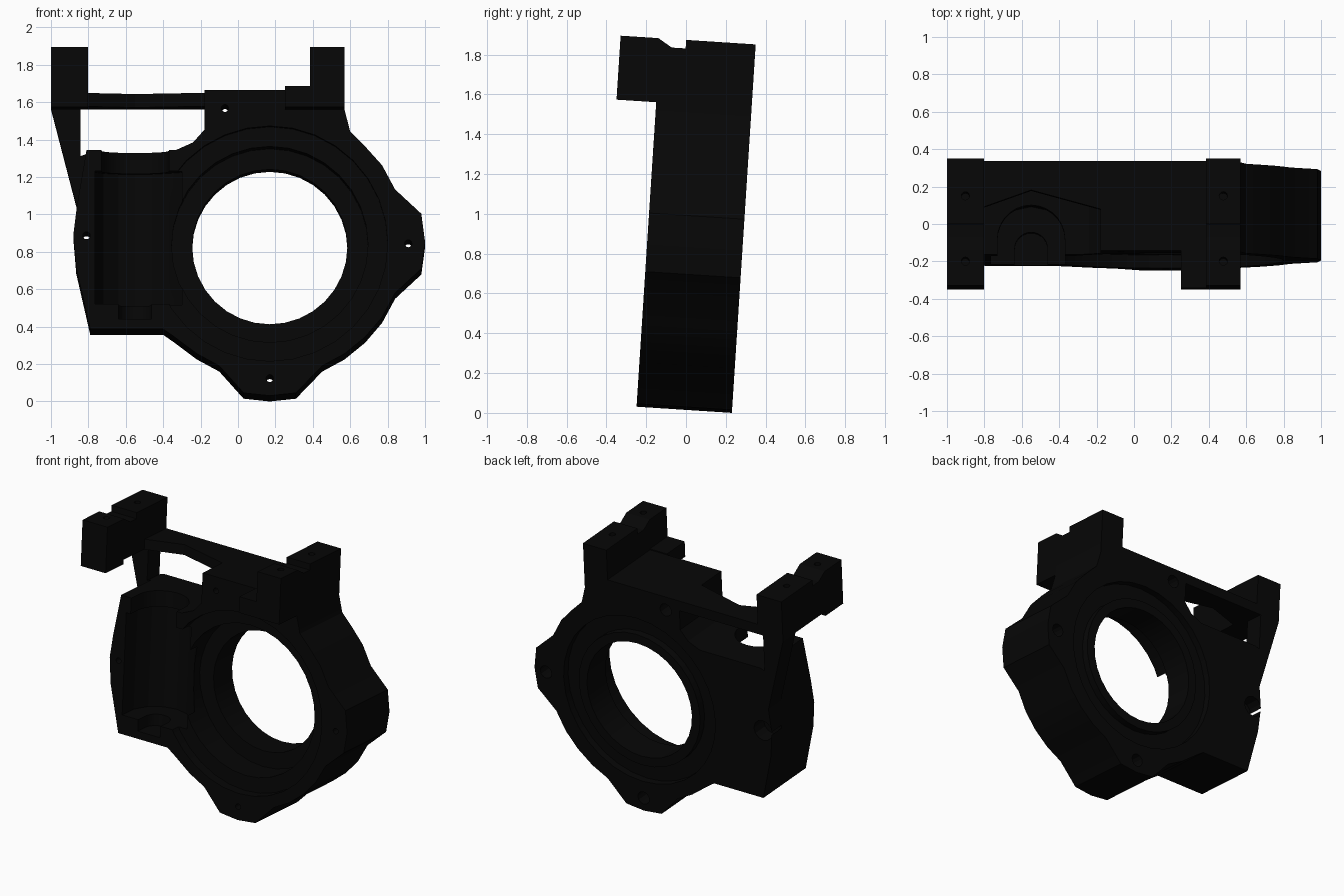
import bpy, bmesh, math
from mathutils import Matrix

if "Cube" in bpy.data.objects:
    bpy.data.objects.remove(bpy.data.objects["Cube"], do_unlink=True)

COLOUR = (0.002, 0.002, 0.002, 1)
black = bpy.data.materials.new("black_plastic")
black.use_nodes = True
black.diffuse_color = COLOUR
black.node_tree.nodes["Principled BSDF"].inputs["Base Color"].default_value = COLOUR

FRONT, BACK = -0.25, 0.23
HUB = (0.17, 0.83)
AXES = {"x": lambda u, v, t: (t, u, v),
        "y": lambda u, v, t: (u, t, v),
        "z": lambda u, v, t: (u, v, t)}
parts = []


def prism(name, pts, axis, a, b, keep=True):
    """Extrude a closed profile along an axis from a to b."""
    bm = bmesh.new()
    place = AXES[axis]
    lo = [bm.verts.new(place(u, v, a)) for u, v in pts]
    hi = [bm.verts.new(place(u, v, b)) for u, v in pts]
    bm.faces.new(lo)
    bm.faces.new(hi)
    n = len(pts)
    for i in range(n):
        j = (i + 1) % n
        bm.faces.new((lo[i], lo[j], hi[j], hi[i]))
    bmesh.ops.recalc_face_normals(bm, faces=bm.faces)
    mesh = bpy.data.meshes.new(name)
    bm.to_mesh(mesh)
    bm.free()
    obj = bpy.data.objects.new(name, mesh)
    bpy.context.collection.objects.link(obj)
    mesh.materials.append(black)
    if keep:
        parts.append(obj)
    return obj


def disc(centre, r, n):
    cu, cv = centre
    return [(cu + r * math.cos(math.tau * i / n), cv + r * math.sin(math.tau * i / n)) for i in range(n)]


def slot(centre, r, n=14):
    """Half circle with straight legs running out through the front."""
    cu, cv = centre
    arc = [(cu + r * math.cos(math.pi * i / n), cv + r * math.sin(math.pi * i / n)) for i in range(n + 1)]
    return arc + [(cu - r, FRONT - 0.1), (cu + r, FRONT - 0.1)]


def cut(target, pts, axis, a, b):
    """Subtract a prism from the target and remove the cutter."""
    cutter = prism("cutter", pts, axis, a, b, keep=False)
    cutter.hide_render = True
    mod = target.modifiers.new("cut", "BOOLEAN")
    mod.operation = "DIFFERENCE"
    mod.solver = "EXACT"
    mod.object = cutter
    bpy.context.view_layer.objects.active = target
    bpy.ops.object.modifier_apply(modifier=mod.name)
    bpy.data.objects.remove(cutter, do_unlink=True)


# Main housing outline
outline = [(-0.81, 1.332), (-0.33, 1.332), (-0.24, 1.372), (-0.18, 1.44),
           (-0.18, 1.652), (0.57, 1.652), (0.57, 1.545), (0.6, 1.43), (0.68, 1.35),
           (0.77, 1.25), (0.84, 1.12), (0.98, 0.99), (1.0, 0.84), (0.98, 0.695),
           (0.84, 0.565), (0.77, 0.435), (0.68, 0.33), (0.57, 0.24), (0.45, 0.175),
           (0.31, 0.03), (0.17, 0.015), (0.03, 0.03), (-0.1, 0.175), (-0.22, 0.24),
           (-0.34, 0.33), (-0.4, 0.372), (-0.79, 0.372), (-0.865, 0.7), (-0.88, 0.88), (-0.86, 1.04)]
housing = prism("gear_housing", outline, "y", FRONT, BACK)

# Stepped front pocket, bore through the rear wall and a groove behind
for r, a, b in [(0.63, -0.3, -0.18), (0.525, -0.3, 0.02), (0.6, 0.18, 0.3), (0.415, -0.3, 0.3)]:
    cut(housing, disc(HUB, r, 32), "y", a, b)

# Raised collar around the bore on the back
collar = prism("bore_collar", disc(HUB, 0.48, 32), "y", 0.18, BACK)
cut(collar, disc(HUB, 0.415, 32), "y", 0.1, 0.3)

# Side chamber with a rounded back, open to the front and into the pocket
chamber = [(-0.765, -0.3), (-0.765, -0.12), (-0.72, -0.02), (-0.64, 0.04), (-0.55, 0.06),
           (-0.46, 0.04), (-0.38, -0.02), (-0.3, -0.1), (-0.3, -0.3)]
cut(housing, chamber, "z", 0.505, 1.22)

# Rounded slot through the chamber roof and shaft seat in its floor
shaft = (-0.55, -0.165)
cut(housing, slot(shaft, 0.18), "z", 1.1, 1.5)
cut(housing, slot(shaft, 0.088), "z", 0.425, 0.56)

# Bolt holes with counterbores on the back
for spot, r in [((-0.81, 0.873), 0.072), ((0.91, 0.83), 0.045),
                ((0.17, 0.108), 0.045), ((-0.07, 1.555), 0.045)]:
    cut(housing, disc(spot, 0.02, 12), "y", -0.3, 0.3)
    cut(housing, disc(spot, r, 12), "y", 0.12, 0.3)

# Bridge with a hollowed front edge
prism("top_bridge", [(-0.803, BACK), (-0.803, -0.015),
                     (-0.55, 0.075), (-0.18, -0.026), (-0.18, BACK)], "z", 1.58, 1.652)

# Tapered strut under the outer pad
prism("side_strut", [(-1, 1.58), (-0.86, 1.04), (-0.81, 1.332), (-0.842, 1.32), (-0.842, 1.58)],
      "y", 0.09, BACK)


# Mounting pads with a notched top
def pad(name, x0, x1, base):
    obj = prism(name, [(-0.45, 1.548), (FRONT, 1.548), (FRONT, base), (BACK, base), (BACK, 1.87),
                       (-0.12, 1.87), (-0.12, 1.827), (-0.19, 1.827), (-0.26, 1.87), (-0.45, 1.87)],
                "x", x0, x1)
    for y in (-0.32, 0.03):
        cut(obj, disc(((x0 + x1) / 2, y), 0.022, 12), "z", 1.75, 1.95)


pad("outer_pad", -1.0, -0.803, 1.58)
pad("inner_pad", 0.385, 0.57, 1.652)
prism("pad_ledge", [(0.25, -0.45), (0.386, -0.45), (0.386, FRONT), (0.25, FRONT)], "z", 1.548, 1.66)

# Lean the assembly backward and shade it
lean = Matrix.Rotation(math.radians(-3.7), 4, "X")
for obj in parts:
    obj.data.transform(lean)
    bpy.ops.object.select_all(action="DESELECT")
    obj.select_set(True)
    bpy.context.view_layer.objects.active = obj
    bpy.ops.object.shade_smooth_by_angle(angle=math.radians(20))
